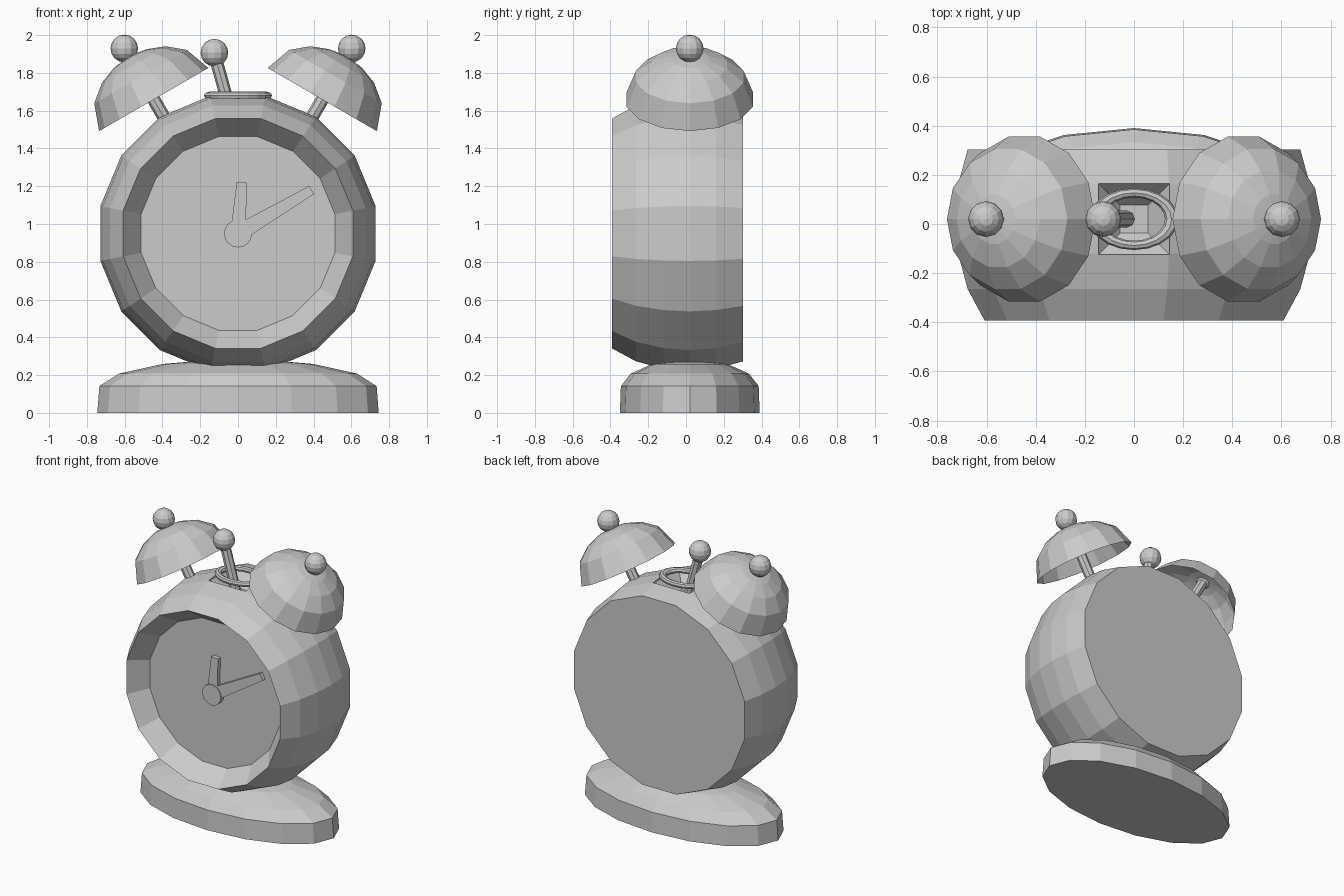
import bpy, bmesh
from math import sin, cos, pi, radians
from mathutils import Matrix, Vector

if "Cube" in bpy.data.objects:
    bpy.data.objects.remove(bpy.data.objects["Cube"])

CY = 0.02          # depth of the clock's centre line
CZ = 0.95          # height of the dial centre


def finish(name, bm, mat=Matrix()):
    bmesh.ops.recalc_face_normals(bm, faces=bm.faces)
    bm.transform(mat)
    me = bpy.data.meshes.new(name)
    bm.to_mesh(me)
    bm.free()
    ob = bpy.data.objects.new(name, me)
    bpy.context.collection.objects.link(ob)
    return ob


def loft(name, rings, n=16, phase=0.0, start=True, end=True, squash=1.0, mat=Matrix()):
    """Skin (radius, height) rings around local z, with optional end caps."""
    bm = bmesh.new()
    loops = [[bm.verts.new((r * cos(phase + 2 * pi * i / n),
                            r * squash * sin(phase + 2 * pi * i / n), h))
              for i in range(n)] for r, h in rings]
    for a, b in zip(loops, loops[1:]):
        for i in range(n):
            j = (i + 1) % n
            bm.faces.new((a[i], a[j], b[j], b[i]))
    if start:
        bm.faces.new(loops[0])
    if end:
        bm.faces.new(loops[-1])
    return finish(name, bm, mat)


def rod(name, p, q, r):
    p, q = Vector(p), Vector(q)
    turn = (q - p).to_track_quat('Z', 'Y').to_matrix().to_4x4()
    return loft(name, [(r, 0), (r, (q - p).length)], n=8, mat=Matrix.Translation(p) @ turn)


def ball(name, c, r):
    bm = bmesh.new()
    bmesh.ops.create_uvsphere(bm, u_segments=12, v_segments=8, radius=r)
    return finish(name, bm, Matrix.Translation(c))


# oval foot
loft("base", [(0.745, 0), (0.734, 0.142), (0.63, 0.208), (0.40, 0.259), (0.15, 0.28)],
     squash=0.497, mat=Matrix.Translation((0, CY, 0)))

# barrel body with bevelled rim and recessed dial (local z points to the front)
facing = Matrix.Translation((0, 0, CZ)) @ Matrix.Rotation(pi / 2, 4, 'X')
body = loft("clock_body",
            [(0.69, -0.303), (0.73, -0.16), (0.743, -CY), (0.73, 0.12), (0.69, 0.265),
             (0.62, 0.393), (0.523, 0.265)],
            phase=pi / 16, mat=facing)

# sunken slot in the top for the hammer
slot = loft("slot_cutter", [(0.08, 1.56), (0.205, 1.66), (0.205, 1.75)], n=4, phase=pi / 4,
            mat=Matrix.Translation((0, CY, 0)))
slot.hide_render = True
mod = body.modifiers.new("slot", 'BOOLEAN')
mod.operation = 'DIFFERENCE'
mod.solver = 'EXACT'
mod.object = slot
bpy.context.view_layer.objects.active = body
bpy.ops.object.modifier_apply(modifier=mod.name)
bpy.data.objects.remove(slot)

# oval collar around the slot
bpy.ops.mesh.primitive_torus_add(major_radius=0.153, minor_radius=0.027, major_segments=20,
                                 minor_segments=8, location=(0, CY, 1.68))
collar = bpy.context.object
collar.name = "hammer_collar"
collar.scale = (1, 0.7, 0.75)

# hammer
rod("hammer_stem", (-0.03, CY, 1.56), (-0.125, CY, 1.9), 0.034)
ball("hammer_head", (-0.125, CY, 1.907), 0.073)

# bells: open domes with stems and knobs, mirrored left and right
for side, s in (("left", -1), ("right", 1)):
    axis = Vector((s * sin(radians(30)), 0, cos(radians(30))))
    rim = Vector((s * 0.446, CY, 1.659))
    place = Matrix.Translation(rim) @ Matrix.Rotation(s * radians(30), 4, 'Y')
    loft(side + "_bell", [(0.334, 0), (0.283, 0.14), (0.195, 0.213), (0.1, 0.25), (0.03, 0.26)],
         n=14, start=False, squash=1.03, mat=place)
    rod(side + "_bell_stem", rim - axis * 0.16, rim + axis * 0.25, 0.035)
    ball(side + "_bell_knob", rim + axis * 0.312, 0.073)


# clock hands: tapered bars just in front of the dial
def hand(name, tip, w0, w1):
    tip = Vector(tip)
    side = Vector((-tip.y, tip.x)).normalized()
    outline = [side * w0, side * -w0, tip - side * w1, tip + side * w1]
    bm = bmesh.new()
    face = bm.faces.new([bm.verts.new((p.x, p.y, 0.264)) for p in outline])
    top = bmesh.ops.extrude_face_region(bm, geom=[face])["geom"]
    bmesh.ops.translate(bm, verts=[v for v in top if isinstance(v, bmesh.types.BMVert)],
                        vec=(0, 0, 0.03))
    finish(name, bm, facing)


hand("hour_hand", (0.02, 0.27), 0.04, 0.027)
hand("minute_hand", (0.39, 0.23), 0.045, 0.025)
loft("hand_hub", [(0.074, 0.264), (0.074, 0.3)], mat=facing)
